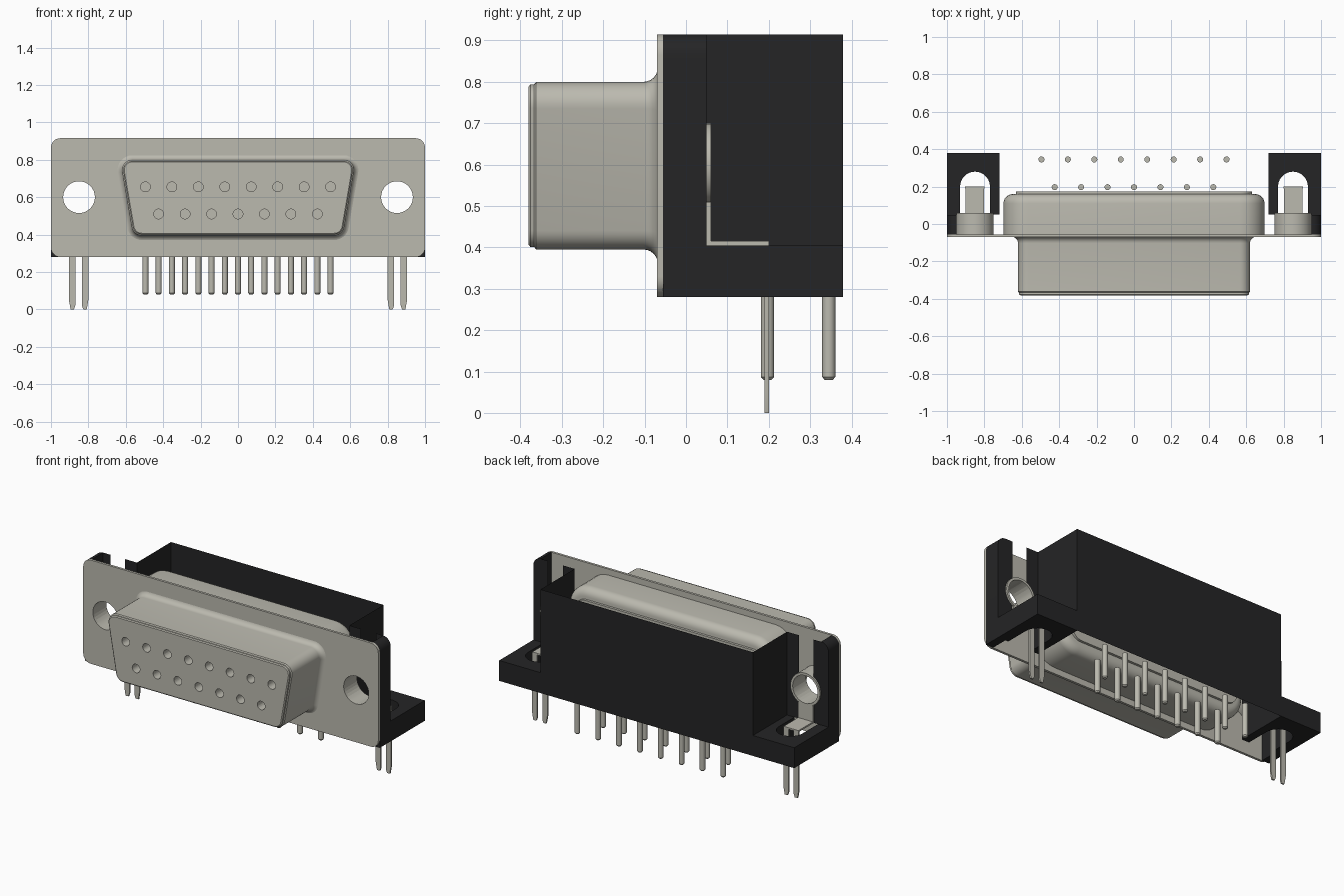
import bpy, bmesh, math
from mathutils import Matrix

if "Cube" in bpy.data.objects:
    bpy.data.objects.remove(bpy.data.objects["Cube"])


def material(name, rgb):
    m = bpy.data.materials.new(name)
    m.use_nodes = True
    m.diffuse_color = (*rgb, 1)
    bsdf = next(n for n in m.node_tree.nodes if n.type == 'BSDF_PRINCIPLED')
    bsdf.inputs["Base Color"].default_value = (*rgb, 1)
    return m


METAL = material("warm grey metal", (0.50, 0.49, 0.43))
BLACK = material("black plastic", (0.018, 0.018, 0.019))


def finish(name, bm, mat, smooth=True, closed=True):
    if closed:
        bmesh.ops.recalc_face_normals(bm, faces=bm.faces)
    me = bpy.data.meshes.new(name)
    bm.to_mesh(me)
    bm.free()
    me.materials.append(mat)
    ob = bpy.data.objects.new(name, me)
    bpy.context.collection.objects.link(ob)
    if smooth:
        bpy.ops.object.select_all(action='DESELECT')
        ob.select_set(True)
        bpy.context.view_layer.objects.active = ob
        bpy.ops.object.shade_smooth_by_angle(angle=math.radians(35))
    return ob


def loft(name, rings, mat):
    """Skin a stack of equal-length point rings and cap both ends."""
    bm = bmesh.new()
    vs = [[bm.verts.new(p) for p in r] for r in rings]
    n = len(vs[0])
    for a, b in zip(vs, vs[1:]):
        for i in range(n):
            bm.faces.new((a[i], a[(i + 1) % n], b[(i + 1) % n], b[i]))
    bm.faces.new(vs[0])
    bm.faces.new(vs[-1])
    return finish(name, bm, mat)


def slab_y(name, pts, y0, y1, mat):
    return loft(name, [[(x, y, z) for x, z in pts] for y in (y0, y1)], mat)


def slab_z(name, pts, z0, z1, mat):
    return loft(name, [[(x, y, z) for x, y in pts] for z in (z0, z1)], mat)


def box(name, x, y, z, mat):
    return slab_z(name, [(x[0], y[0]), (x[1], y[0]), (x[1], y[1]), (x[0], y[1])], *z, mat)


def sheet(name, polys, mat):
    bm = bmesh.new()
    for p in polys:
        bm.faces.new([bm.verts.new(v) for v in p])
    return finish(name, bm, mat, smooth=False, closed=False)


def arc(cx, cy, r, a0, a1, n=8):
    angles = [math.radians(a0 + (a1 - a0) * i / n) for i in range(n + 1)]
    return [(cx + r * math.cos(a), cy + r * math.sin(a)) for a in angles]


def d_ring(y, off):
    """Rounded D-shaped outline, grown by off."""
    r = 0.055 + off
    p = arc(0.514, 0.45, r, -90, -10) + arc(0.565, 0.745, r, -10, 90)
    p += [(-x, z) for x, z in reversed(p)]
    return [(x, y, z) for x, z in p]


def cylinders(bm, spots, r, depth):
    """Cylinders along y, centred on the given spots."""
    for p in spots:
        m = Matrix.Translation(p) @ Matrix.Rotation(math.pi / 2, 4, 'X')
        bmesh.ops.create_cone(bm, cap_ends=True, segments=32, radius1=r, radius2=r,
                              depth=depth, matrix=m)


def drill(ob, spots, r, depth):
    bm = bmesh.new()
    cylinders(bm, spots, r, depth)
    cut = finish("hole_cutter", bm, METAL, smooth=False)
    cut.hide_render = True
    mod = ob.modifiers.new("holes", 'BOOLEAN')
    mod.operation, mod.solver, mod.object = 'DIFFERENCE', 'EXACT', cut
    bpy.ops.object.select_all(action='DESELECT')
    bpy.context.view_layer.objects.active = ob
    ob.select_set(True)
    bpy.ops.object.modifier_apply(modifier=mod.name)
    bpy.data.objects.remove(cut)
    bpy.ops.object.shade_smooth_by_angle(angle=math.radians(35))


PITCH = 0.1414
ROW8 = [(i - 3.5) * PITCH for i in range(8)]
ROW7 = [(i - 3) * PITCH for i in range(7)]
HOLE_X, HOLE_Z = 0.85, 0.6

# Mounting flange with two screw holes
r = 0.05
outline = (arc(0.95, 0.33, r, -90, 0) + arc(0.95, 0.865, r, 0, 90)
           + arc(-0.95, 0.865, r, 90, 180) + arc(-0.95, 0.33, r, 180, 270))
flange = slab_y("flange", outline, -0.07, -0.055, METAL)
drill(flange, [(s * HOLE_X, -0.06, HOLE_Z) for s in (-1, 1)], 0.085, 0.2)

# Front shell: flared foot, straight sides, stepped lip
foot = [d_ring(-0.068 - 0.035 * math.sin(a), 0.035 * (1 - math.cos(a)))
        for a in [math.radians(90 - 15 * i) for i in range(7)]]
foot = [d_ring(-0.068 - 0.035 * (1 - math.cos(t)), 0.035 * (1 - math.sin(t)))
        for t in [math.radians(15 * i) for i in range(7)]]
front_shell = loft("front_shell", foot + [d_ring(-0.362, 0), d_ring(-0.367, -0.006),
                                          d_ring(-0.376, -0.006), d_ring(-0.381, -0.012)], METAL)
contacts = [(x, -0.38, 0.655) for x in ROW8] + [(x, -0.38, 0.51) for x in ROW7]
drill(front_shell, contacts, 0.026, 0.2)

# Rear shell with rounded back edge, and the insert behind it
back = [d_ring(0.11 + 0.05 * math.sin(t), 0.028 + 0.05 * math.cos(t))
        for t in [math.radians(15 * i) for i in range(7)]]
loft("rear_shell", [d_ring(-0.056, 0.078)] + back, METAL)
loft("rear_insert", [d_ring(0.155, 0.012), d_ring(0.175, 0.012)], METAL)

# Solder pins in two rows
for row, y in ((ROW8, 0.345), (ROW7, 0.197)):
    for x in row:
        rings = [[(px, py, z) for px, py in arc(x, y, rad, 0, 337.5, 15)]
                 for z, rad in ((0.08, 0.010), (0.087, 0.016), (0.285, 0.016))]
        loft("solder_pin", rings, METAL)

# Thin housing walls: rear and sides
sheet("housing_walls", [
    [(0.72, 0.38, 0.28), (-0.72, 0.38, 0.28), (-0.72, 0.38, 0.915), (0.72, 0.38, 0.915)],
    [(0.72, 0.05, 0.405), (0.72, 0.38, 0.405), (0.72, 0.38, 0.915), (0.72, 0.05, 0.915)],
    [(-0.72, 0.38, 0.405), (-0.72, 0.05, 0.405), (-0.72, 0.05, 0.915), (-0.72, 0.38, 0.915)],
], BLACK)

for s, side in ((1, "left"), (-1, "right")):
    def mx(pts):
        return [(s * p[0], *p[1:]) for p in pts]

    # Foot block with a slotted opening
    slot = [(0.77, 0.05)] + arc(HOLE_X, 0.2, 0.08, 180, 0, 14) + [(0.93, 0.05)]
    slab_z(side + "_foot_block", mx([(0.72, 0.05)] + slot + [
        (0.95, 0.05), (0.95, -0.055), (1, -0.055), (1, 0.38), (0.72, 0.38)]), 0.28, 0.405, BLACK)

    # Outer rib and the keyhole panel behind the flange
    slab_y(side + "_outer_rib", mx([(0.95, 0.405), (1, 0.405)] + arc(0.95, 0.865, 0.05, 0, 90)),
           -0.055, 0.049, BLACK)
    inner = ([(0.72, 0.405), (0.80, 0.405)] + arc(HOLE_X, HOLE_Z, 0.1, 240, 120, 10)
             + [(0.80, 0.915), (0.72, 0.915)])
    outer = ([(0.90, 0.405), (0.95, 0.405), (0.95, 0.915), (0.90, 0.915)]
             + arc(HOLE_X, HOLE_Z, 0.1, 60, -60, 10))
    sheet(side + "_keyhole_panel", [mx([(x, 0.05, z) for x, z in p]) for p in (inner, outer)], BLACK)

    # Screw standoff tube
    bm = bmesh.new()
    cylinders(bm, [(s * HOLE_X, 0.002, HOLE_Z)], 0.1, 0.116)
    tube = finish(side + "_standoff", bm, METAL)
    drill(tube, [(s * HOLE_X, 0, HOLE_Z)], 0.085, 0.3)

    # Bent strap ending in two board-lock legs
    xs = (s * 0.802, s * 0.902)
    box(side + "_strap_upright", xs, (0.05, 0.06), (0.405, 0.51), METAL)
    box(side + "_strap_shelf", xs, (0.05, 0.2), (0.405, 0.415), METAL)
    for k in (-1, 1):
        c = 0.852
        leg = [(c + k * 0.018, 0.41), (c + k * 0.052, 0.41), (c + k * 0.052, 0.05),
               (c + k * 0.043, 0.0), (c + k * 0.025, 0.0), (c + k * 0.018, 0.02)]
        slab_y(side + "_lock_leg", mx(leg), 0.19, 0.2, METAL)
